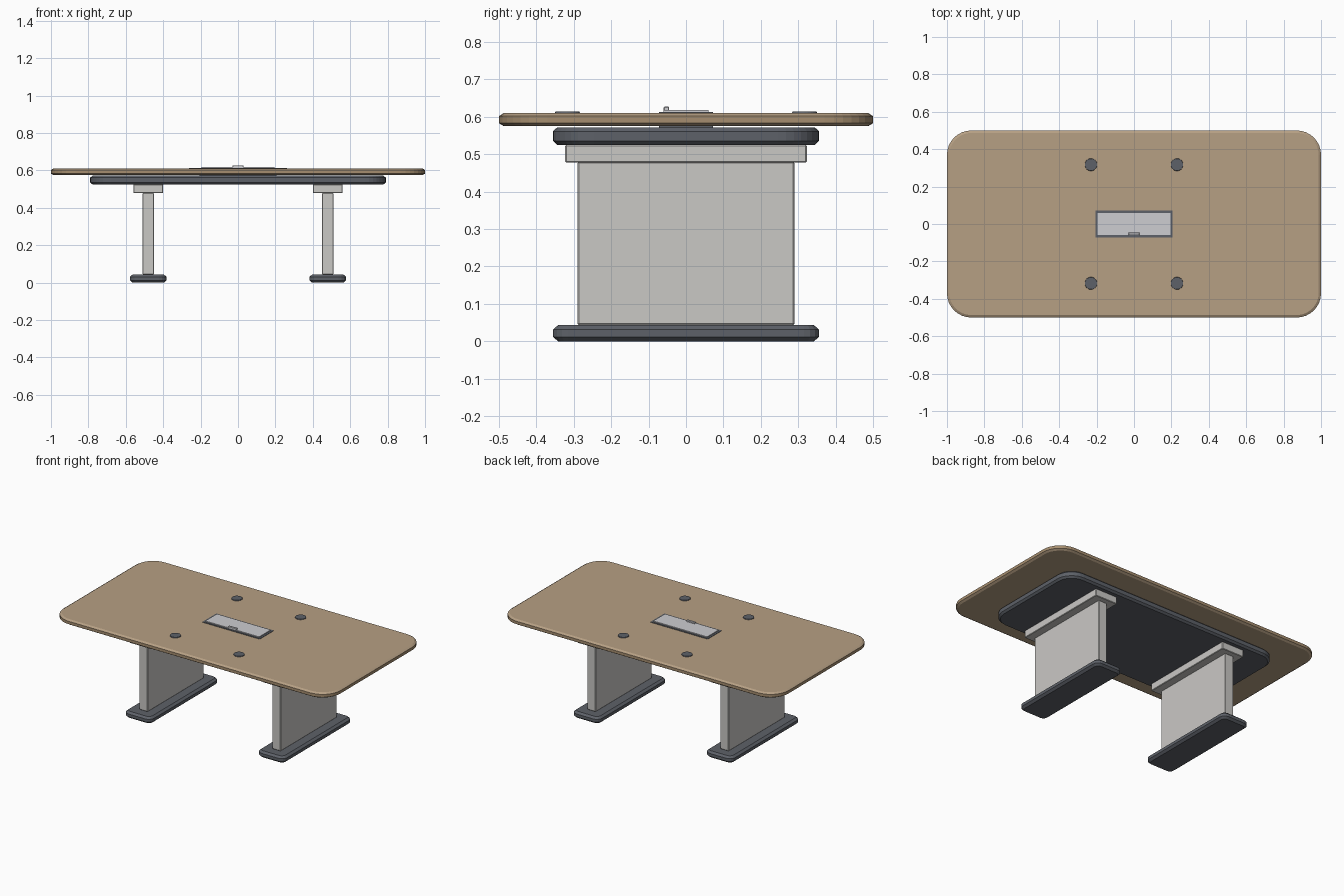
import bpy, bmesh
from math import sin, cos, pi

cube = bpy.data.objects.get("Cube")
if cube:
    bpy.data.objects.remove(cube, do_unlink=True)


def material(name, rgb):
    m = bpy.data.materials.new(name)
    m.use_nodes = True
    m.diffuse_color = (*rgb, 1)
    m.node_tree.nodes["Principled BSDF"].inputs["Base Color"].default_value = (*rgb, 1)
    return m


wood = material("wood", (0.47, 0.35, 0.23))
edge_wood = material("edge wood", (0.38, 0.27, 0.16))
charcoal = material("charcoal", (0.11, 0.12, 0.14))
pale_grey = material("pale grey", (0.59, 0.58, 0.56))
silver = material("silver", (0.61, 0.61, 0.64))


def finish(bm, name, mat):
    bmesh.ops.recalc_face_normals(bm, faces=bm.faces)
    mesh = bpy.data.meshes.new(name)
    bm.to_mesh(mesh)
    bm.free()
    mesh.materials.append(mat)
    ob = bpy.data.objects.new(name, mesh)
    bpy.context.collection.objects.link(ob)
    return ob


def slab(name, x, hx, hy, z0, z1, radius, inset, drop, mat, steps=8):
    """Rounded-corner board with chamfered upper and lower rims."""
    bm = bmesh.new()
    rings = []
    for z, d in ((z0, inset), (z0 + drop, 0), (z1 - drop, 0), (z1, inset)):
        r = radius - d
        ring = []
        for corner, (sx, sy) in enumerate(((1, 1), (-1, 1), (-1, -1), (1, -1))):
            for i in range(steps + 1):
                a = (corner + i / steps) * pi / 2
                ring.append(bm.verts.new((x + sx * (hx - radius) + r * cos(a),
                                          sy * (hy - radius) + r * sin(a), z)))
        rings.append(ring)
    for low, high in zip(rings, rings[1:]):
        for i in range(len(low)):
            j = (i + 1) % len(low)
            bm.faces.new((low[i], low[j], high[j], high[i]))
    bm.faces.new(rings[0])
    bm.faces.new(rings[-1])
    return finish(bm, name, mat)


def box(name, xs, ys, zs, mat, bevel=0.0):
    bm = bmesh.new()
    bmesh.ops.create_cube(bm, size=1)
    for v in bm.verts:
        v.co = [(a + b) / 2 + c * (b - a) for c, (a, b) in zip(v.co, (xs, ys, zs))]
    ob = finish(bm, name, mat)
    if bevel:
        mod = ob.modifiers.new("soft_edges", 'BEVEL')
        mod.width = bevel
        mod.segments = 1
    return ob


# Tabletop with a darker edge band, and the board below it
top = slab("tabletop", 0, 1.0, 0.5, 0.575, 0.61, 0.13, 0.013, 0.008, wood)
top.data.materials.append(edge_wood)
for face in top.data.polygons:
    if abs(face.normal.z) < 0.3:
        face.material_index = 1
slab("under_board", 0, 0.79, 0.356, 0.525, 0.572, 0.11, 0.012, 0.011, charcoal)

# Legs: foot, upright panel and mounting block on each side
for side, x in (("left", 0.48), ("right", -0.48)):
    slab(f"{side}_foot", x, 0.098, 0.356, 0, 0.043, 0.04, 0.014, 0.012, charcoal, 4)
    box(f"{side}_leg_panel", (x - 0.031, x + 0.031), (-0.29, 0.29), (0.043, 0.48), pale_grey, 0.004)
    box(f"{side}_mounting_block", (x - 0.08, x + 0.08), (-0.323, 0.323), (0.478, 0.525), pale_grey, 0.003)

# Cable hatch: recessed box, lid and pull tab
box("hatch_box", (-0.207, 0.207), (-0.072, 0.072), (0.57, 0.6125), charcoal)
box("hatch_lid", (-0.194, 0.194), (-0.06, 0.06), (0.61, 0.618), silver)
box("hatch_pull", (-0.03, 0.03), (-0.06, -0.045), (0.615, 0.627), silver, 0.002)

# Cable grommets
for i, (sx, sy) in enumerate(((1, 1), (-1, 1), (-1, -1), (1, -1))):
    bm = bmesh.new()
    bmesh.ops.create_cone(bm, cap_ends=True, segments=24, radius1=0.034, radius2=0.032, depth=0.006)
    bmesh.ops.translate(bm, verts=bm.verts, vec=(0.23 * sx, 0.317 * sy, 0.611))
    finish(bm, f"grommet_{i + 1}", charcoal)
